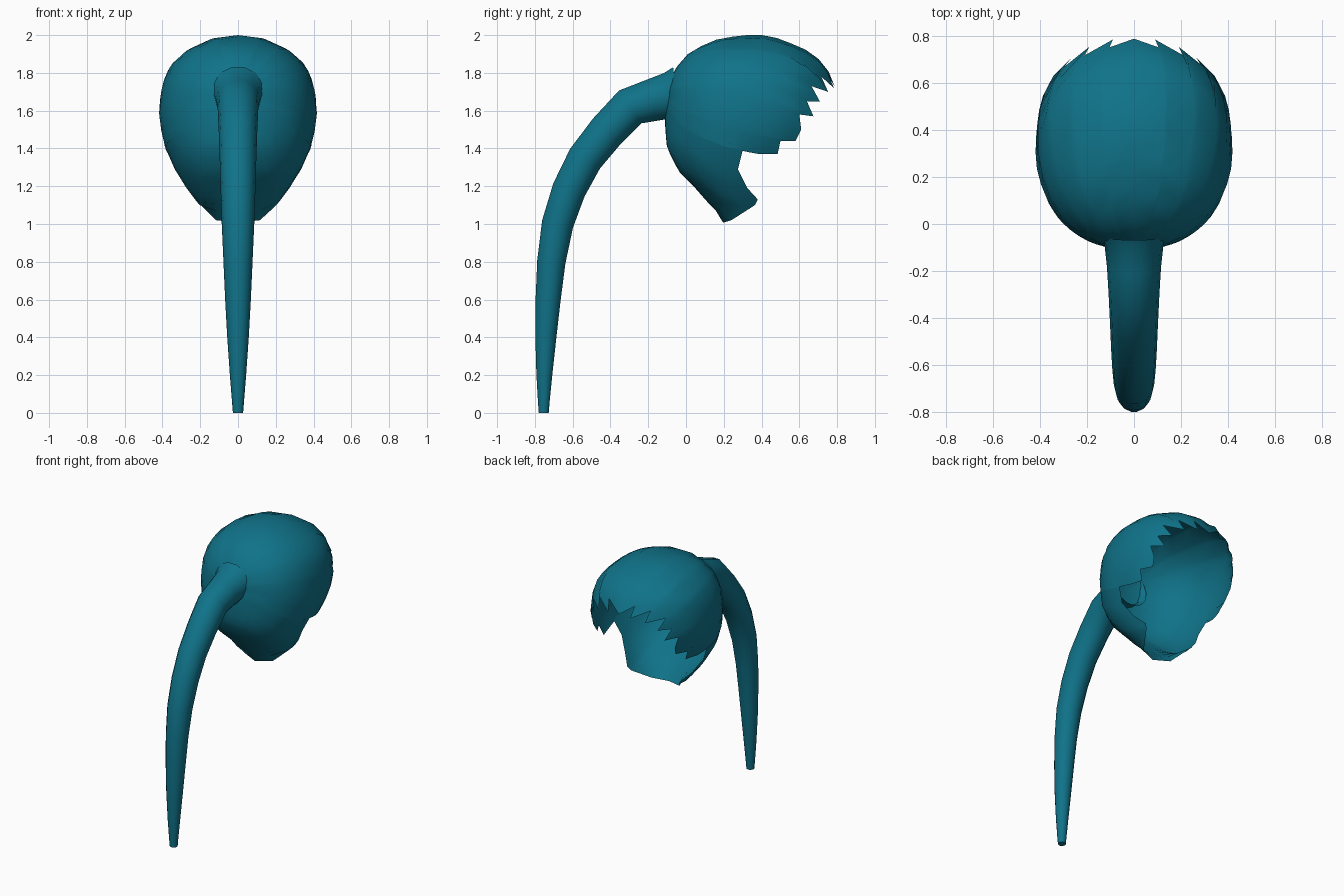
import bpy, bmesh, math
from mathutils import Vector

cube = bpy.data.objects.get("Cube")
if cube:
    bpy.data.objects.remove(cube)

teal = bpy.data.materials.new("teal")
teal.use_nodes = True
COLOUR = (0.005, 0.17, 0.25, 1)
teal.diffuse_color = COLOUR
bsdf = teal.node_tree.nodes["Principled BSDF"]
bsdf.inputs["Base Color"].default_value = COLOUR
bsdf.inputs["Roughness"].default_value = 0.7


def finish(name, bm, angle):
    mesh = bpy.data.meshes.new(name)
    bm.to_mesh(mesh)
    bm.free()
    mesh.materials.append(teal)
    obj = bpy.data.objects.new(name, mesh)
    bpy.context.collection.objects.link(obj)
    bpy.ops.object.select_all(action='DESELECT')
    obj.select_set(True)
    bpy.context.view_layer.objects.active = obj
    bpy.ops.object.shade_smooth_by_angle(angle=angle)
    return obj


def skin(bm, rings):
    """Join closed rings of points into a surface of quads."""
    rows = [[bm.verts.new(p) for p in ring] for ring in rings]
    for a, b in zip(rows, rows[1:]):
        for i in range(len(a)):
            j = (i + 1) % len(a)
            bm.faces.new((a[i], a[j], b[j], b[i]))
    return rows


# Hair cap: cross-sections as height, front y, back y, half width
SECTIONS = [
    (2.0, .30, .42, .02), (1.98, .17, .50, .15), (1.92, .03, .64, .27),
    (1.86, -.03, .72, .34), (1.8, -.07, .76, .38), (1.72, -.1, .79, .405),
    (1.6, -.11, .79, .42), (1.5, -.11, .77, .408), (1.4, -.1, .70, .385),
    (1.28, -.04, .60, .33), (1.2, .04, .54, .28), (1.12, .11, .50, .22),
    (1.06, .17, .46, .17), (1.0, .2, .42, .12)]
CENTRE = Vector((0, .35, 1.55))
POWER = 2.25


def half_width(y, z):
    """Half width of the cap at a point of its side profile, -1 outside."""
    for (z1, *a), (z0, *b) in zip(SECTIONS, SECTIONS[1:]):
        if z0 <= z <= z1:
            k = (z - z0) / (z1 - z0)
            front, back, w = (q + (p - q) * k for p, q in zip(a, b))
            t = abs(2 * y - front - back) / (back - front)
            return w * (1 - t ** POWER) ** (1 / POWER) if t < 1 else -1
    return -1


def on_surface(direction):
    lo, hi = 0, 0.9
    for _ in range(30):
        mid = (lo + hi) / 2
        p = CENTRE + direction * mid
        if abs(p.x) <= half_width(p.y, p.z):
            lo = mid
        else:
            hi = mid
    return CENTRE + direction * lo


# Jagged opening: fringe teeth as x, y, z, then side locks as y, z
TEETH = [(0, .79, 1.73), (.1, .735, 1.79), (.09, .785, 1.72), (.2, .70, 1.77),
         (.19, .755, 1.70), (.30, .665, 1.73), (.27, .72, 1.65)]
LOCKS = [(.64, 1.65), (.675, 1.57), (.6, 1.58), (.61, 1.5), (.58, 1.44),
         (.5, 1.44), (.485, 1.37), (.39, 1.37), (.305, 1.41), (.275, 1.29),
         (.325, 1.19), (.38, 1.13), (.365, 1.1), (.24, 1.02)]
half = [Vector(p) for p in TEETH]
half += [Vector((max(half_width(y, z), 0), y, z)) for y, z in LOCKS]
nape = Vector((0, .2, 1.02))
mirrored = [Vector((-p.x, p.y, p.z)) for p in reversed(half[1:])]
opening = [(p - CENTRE).normalized() for p in half + [nape] + mirrored]

RINGS = 14
pole = Vector((0, -.45, .12)).normalized()
bm = bmesh.new()
rows = skin(bm, [[on_surface(pole.slerp(d, i / RINGS)) for d in opening]
                 for i in range(1, RINGS + 1)])
tip = bm.verts.new(on_surface(pole))
first = rows[0]
for i in range(len(first)):
    bm.faces.new((tip, first[(i + 1) % len(first)], first[i]))
bmesh.ops.recalc_face_normals(bm, faces=bm.faces)
if sum(f.normal.dot(f.calc_center_median() - CENTRE) for f in bm.faces) < 0:
    bmesh.ops.reverse_faces(bm, faces=bm.faces)
finish("hair_cap", bm, math.radians(60))

# Ponytail: tapering tube along a drooping path of y, z, radius
PATH = [(-.05, 1.685, .15), (-.09, 1.68, .125), (-.18, 1.655, .115),
        (-.295, 1.62, .108), (-.42, 1.49, .102), (-.535, 1.345, .097),
        (-.62, 1.18, .092), (-.68, 1.0, .086), (-.713, .8, .077),
        (-.73, .6, .068), (-.742, .4, .057), (-.75, .2, .043),
        (-.753, .05, .031), (-.753, 0, .027)]
SIDES = 14
rings = []
for i, (y, z, r) in enumerate(PATH):
    before, after = PATH[max(i - 1, 0)], PATH[min(i + 1, len(PATH) - 1)]
    along = Vector((0, after[0] - before[0], after[1] - before[1])).normalized()
    if i == len(PATH) - 1:
        along = Vector((0, 0, -1))
    across = Vector((1, 0, 0))
    up = along.cross(across)
    turns = [2 * math.pi * k / SIDES for k in range(SIDES)]
    rings.append([Vector((0, y, z)) + r * (across * math.cos(t) + up * math.sin(t))
                  for t in turns])
bm = bmesh.new()
rows = skin(bm, rings)
bm.faces.new(rows[-1])
bmesh.ops.recalc_face_normals(bm, faces=bm.faces)
finish("ponytail", bm, math.radians(50))
